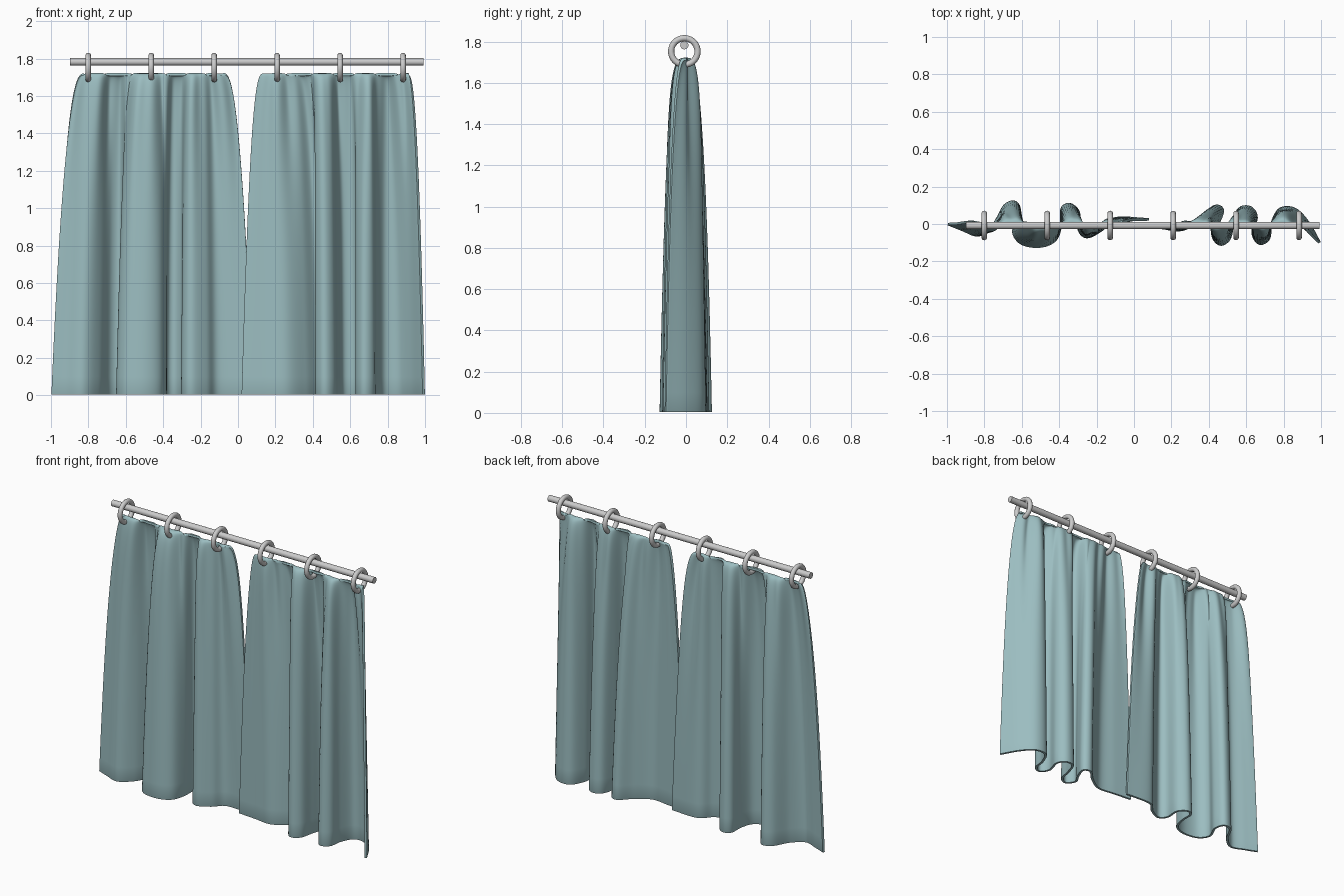
import bpy, math
from mathutils import Vector

if "Cube" in bpy.data.objects:
    bpy.data.objects.remove(bpy.data.objects["Cube"])

TOP = 1.715
BOTTOM = 0.005
cloth = bpy.data.materials.new("teal_cloth")
cloth.diffuse_color = (0.33, 0.51, 0.53, 1)
cloth.use_nodes = True
cloth.node_tree.nodes["Principled BSDF"].inputs["Base Color"].default_value = cloth.diffuse_color


def smooth(obj, angle=40):
    bpy.ops.object.select_all(action='DESELECT')
    obj.select_set(True)
    bpy.context.view_layer.objects.active = obj
    bpy.ops.object.convert(target='MESH')
    bpy.ops.object.shade_smooth_by_angle(angle=math.radians(angle))


def resample(points, count):
    """Catmull-Rom curve through the points, evenly spaced by length."""
    p = [Vector(q) for q in points]
    p = [2 * p[0] - p[1]] + p + [2 * p[-1] - p[-2]]
    fine = []
    for a, b, c, d in zip(p, p[1:], p[2:], p[3:]):
        for k in range(20):
            t = k / 20
            fine.append(0.5 * (2 * b + (c - a) * t + (2 * a - 5 * b + 4 * c - d) * t * t
                               + (3 * b - a - 3 * c + d) * t ** 3))
    fine.append(p[-2])
    length = [0.0]
    for a, b in zip(fine, fine[1:]):
        length.append(length[-1] + (b - a).length)
    out, j = [], 0
    for i in range(count):
        s = length[-1] * i / (count - 1)
        while j < len(fine) - 2 and length[j + 1] < s:
            j += 1
        f = (s - length[j]) / (length[j + 1] - length[j])
        out.append(fine[j].lerp(fine[j + 1], min(f, 1)))
    return out


def curtain(name, x0, x1, hem, phase, cols=150, rows=36):
    """Cloth that blends from a straight gathered top to the folded hem."""
    path = resample(hem, cols)
    verts, faces = [], []
    for r in range(rows + 1):
        drop = (r / rows) ** 2
        z = TOP + (BOTTOM - TOP) * drop
        fx, fy = drop ** 0.44, drop ** 0.28
        # small gathers, strongest just below the top edge
        size = 0.003 + 0.045 * drop ** 0.5 * (1 - drop) ** 4
        size *= 1 - drop
        for i, q in enumerate(path):
            u = i / (cols - 1)
            wave = math.sin(38 * u + phase) + 0.6 * math.sin(71 * u + 2 * phase)
            x = (x0 + (x1 - x0) * u) * (1 - fx) + q.x * fx
            verts.append((x, q.y * fy + size * wave, z))
    for r in range(rows):
        for i in range(cols - 1):
            a = r * cols + i
            faces.append((a, a + cols, a + cols + 1, a + 1))
    mesh = bpy.data.meshes.new(name)
    mesh.from_pydata(verts, [], faces)
    mesh.materials.append(cloth)
    obj = bpy.data.objects.new(name, mesh)
    bpy.context.collection.objects.link(obj)
    solid = obj.modifiers.new("thickness", 'SOLIDIFY')
    solid.thickness, solid.offset = 0.014, 0
    bevel = obj.modifiers.new("rounded_hem", 'BEVEL')
    bevel.width, bevel.segments = 0.006, 2
    bevel.limit_method, bevel.angle_limit = 'ANGLE', math.radians(60)
    smooth(obj, 50)


# Curtain panels
curtain("left_curtain", -0.83, -0.07, [
    (-0.995, 0.0), (-0.92, -0.03), (-0.83, -0.06), (-0.75, 0.0), (-0.69, 0.1),
    (-0.63, 0.115), (-0.61, 0.05), (-0.645, -0.04), (-0.6, -0.105), (-0.5, -0.12),
    (-0.42, -0.085), (-0.39, 0.0), (-0.385, 0.085), (-0.34, 0.105), (-0.295, 0.06),
    (-0.295, -0.03), (-0.25, -0.07), (-0.17, -0.03), (-0.1, 0.03), (0.08, 0.025)], 0.4)
curtain("right_curtain", 0.13, 0.91, [
    (0.02, -0.01), (0.14, -0.02), (0.26, -0.03), (0.36, 0.03), (0.43, 0.095),
    (0.475, 0.075), (0.45, 0.0), (0.42, -0.06), (0.46, -0.11), (0.51, -0.08),
    (0.53, 0.0), (0.56, 0.08), (0.62, 0.09), (0.655, 0.04), (0.635, -0.05),
    (0.67, -0.105), (0.72, -0.08), (0.735, 0.0), (0.78, 0.08), (0.86, 0.08),
    (0.93, 0.01), (0.993, -0.1)], 1.7)

# Rod
bpy.ops.mesh.primitive_cylinder_add(vertices=32, radius=0.02, depth=1.89,
                                    location=(0.047, -0.008, 1.782),
                                    rotation=(0, math.pi / 2, 0))
rod = bpy.context.object
rod.name = "curtain_rod"
smooth(rod)

# Rings
for i in range(6):
    bpy.ops.mesh.primitive_torus_add(major_radius=0.064, minor_radius=0.015,
                                     major_segments=40, minor_segments=14,
                                     location=(-0.801 + 0.3367 * i, -0.008, 1.752),
                                     rotation=(0, math.pi / 2, 0))
    ring = bpy.context.object
    ring.name = f"curtain_ring_{i + 1}"
    smooth(ring)
